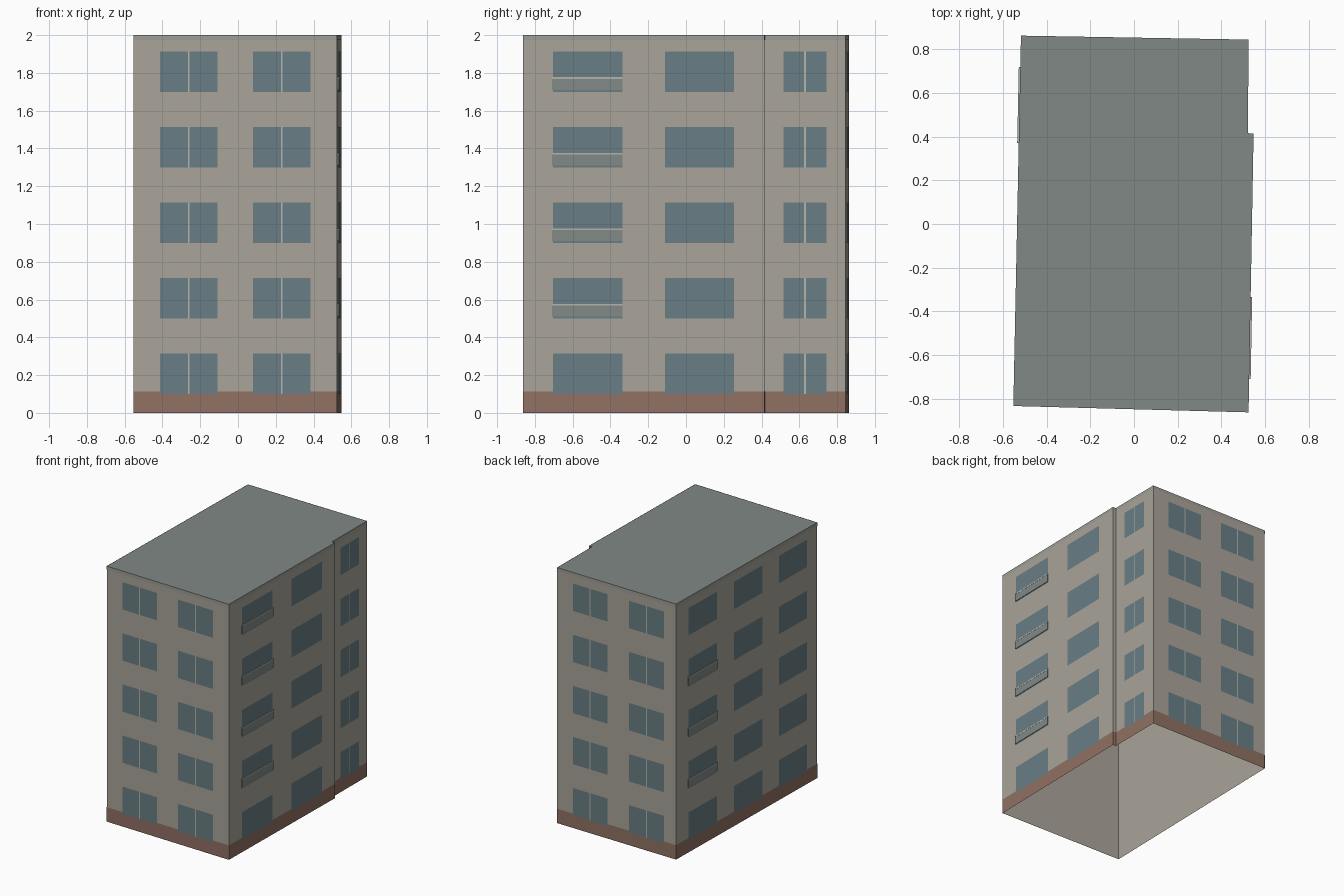
import bpy, bmesh
from mathutils import Vector

if "Cube" in bpy.data.objects:
    bpy.data.objects.remove(bpy.data.objects["Cube"])

H = 2.0
# Footprint, counter-clockwise from the front left corner
FP = [Vector(p) for p in ((-0.553, -0.834), (0.525, -0.863), (0.548, 0.415),
                          (0.522, 0.416), (0.525, 0.845), (-0.518, 0.863))]
FRONT, RIGHT, STEP, RIGHT_BACK, BACK, LEFT = range(6)
ROWS = [0.1 + 0.4 * i for i in range(5)]


def material(name, rgb):
    m = bpy.data.materials.new(name)
    m.diffuse_color = (*rgb, 1)
    m.use_nodes = True
    m.node_tree.nodes["Principled BSDF"].inputs["Base Color"].default_value = m.diffuse_color
    return m


wall_m = material("wall", (0.40, 0.375, 0.325))
roof_m = material("roof", (0.22, 0.25, 0.235))
brick_m = material("plinth", (0.28, 0.165, 0.125))
glass_m = material("glass", (0.14, 0.21, 0.235))
trim_m = material("trim", (0.46, 0.46, 0.41))
edge_m = material("roof_edge", (0.34, 0.345, 0.31))


def finish(name, bm, mat):
    me = bpy.data.meshes.new(name)
    bm.to_mesh(me)
    bm.free()
    ob = bpy.data.objects.new(name, me)
    ob.data.materials.append(mat)
    bpy.context.collection.objects.link(ob)


def wall_point(side, u, z, out):
    """Point on a wall; u is x for front/back/step walls and y for the others."""
    a, b = FP[side], FP[(side + 1) % 6]
    k = 0 if side in (FRONT, BACK, STEP) else 1
    d = b - a
    n = Vector((d.y, -d.x)).normalized()
    p = a + d * ((u - a[k]) / d[k]) + n * out
    return Vector((p.x, p.y, z))


def panel(bm, side, u0, u1, z0, z1, out, depth=0):
    """Flat sheet on a wall, or a block when depth is given."""
    if side in (BACK, LEFT):
        u0, u1 = u1, u0
    quad = ((u0, z0), (u1, z0), (u1, z1), (u0, z1))
    f = [bm.verts.new(wall_point(side, u, z, out)) for u, z in quad]
    bm.faces.new(f)
    if depth:
        g = [bm.verts.new(wall_point(side, u, z, out - depth)) for u, z in quad]
        for i in range(4):
            j = (i + 1) % 4
            bm.faces.new((f[j], f[i], g[i], g[j]))


def band(name, z0, z1, out, mat):
    bm = bmesh.new()
    for s in range(6):
        a, b = FP[s], FP[(s + 1) % 6]
        k = 0 if s in (FRONT, BACK, STEP) else 1
        u0, u1 = sorted((a[k], b[k]))
        panel(bm, s, u0, u1, z0, z1, out)
    finish(name, bm, mat)


# Walls, open underneath
band("walls", 0, H, 0, wall_m)

# Flat roof
bm = bmesh.new()
bm.faces.new([bm.verts.new((p.x, p.y, H)) for p in FP])
finish("roof", bm, roof_m)

# Brick plinth and roof edge strip
band("plinth", 0, 0.113, 0.0012, brick_m)
band("roof_edge", 1.973, H, 0.0012, edge_m)

# Windows: (wall, start, end, split into two panes)
WINDOWS = [(s, a, b, True) for s in (FRONT, BACK)
           for a, b in ((-0.413, -0.108), (0.08, 0.385))]
WINDOWS += [(RIGHT, -0.705, -0.337, False), (RIGHT, -0.11, 0.255, False),
            (RIGHT_BACK, 0.517, 0.743, True)]
WINDOWS += [(LEFT, a, b, False)
            for a, b in ((0.375, 0.715), (-0.17, 0.17), (-0.71, -0.37))]

glass, mullion = bmesh.new(), bmesh.new()
for s, a, b, split in WINDOWS:
    for z in ROWS:
        panel(glass, s, a, b, z, z + 0.214, 0.0025)
        if split:
            m = (a + b) / 2
            panel(mullion, s, m - 0.004, m + 0.004, z, z + 0.214, 0.0035)
finish("windows", glass, glass_m)
finish("window_mullions", mullion, trim_m)

# Shallow balconies with a pale rail on top
front, rail = bmesh.new(), bmesh.new()
for s, a, b, rows in ((RIGHT, -0.71, -0.335, ROWS[1:]),
                      (LEFT, 0.37, 0.72, ROWS[1:4])):
    for z in rows:
        panel(front, s, a, b, z + 0.01, z + 0.068, 0.006, 0.006)
        panel(rail, s, a, b, z + 0.068, z + 0.077, 0.007, 0.007)
finish("balcony_fronts", front, roof_m)
finish("balcony_rails", rail, trim_m)
